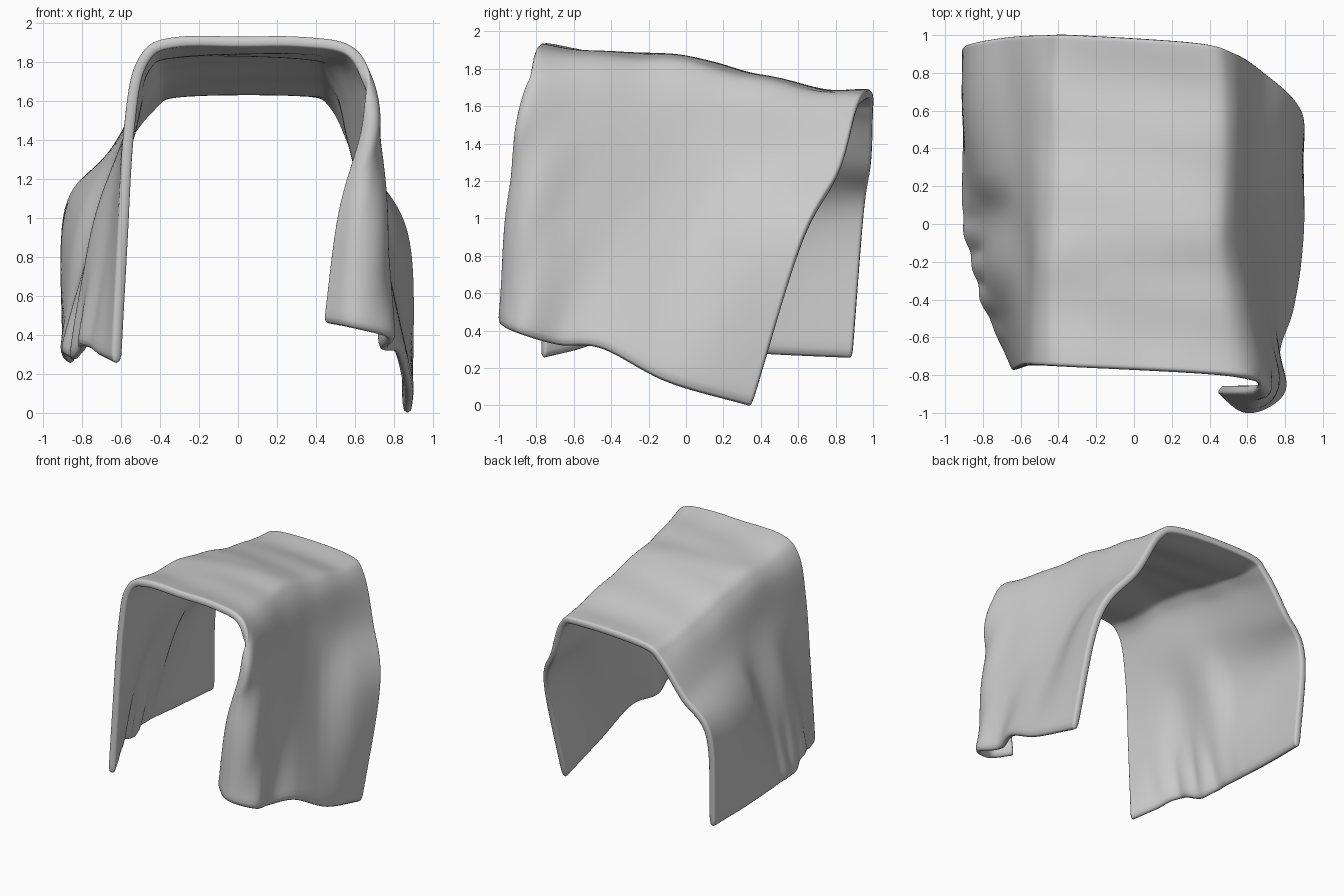
import bpy, bmesh, math
from mathutils import Vector

cube = bpy.data.objects.get("Cube")
if cube:
    bpy.data.objects.remove(cube, do_unlink=True)

ALONG, ACROSS, THICKNESS = 84, 8, 0.055


def spline_point(points, i, t):
    """Catmull-Rom point on segment i, with mirrored end tangents."""
    b, c = points[i], points[i + 1]
    a = points[i - 1] if i > 0 else 2 * b - c
    d = points[i + 2] if i + 2 < len(points) else 2 * c - b
    return (2 * b + (c - a) * t + (2 * a - 5 * b + 4 * c - d) * t ** 2
            + (3 * b - a - 3 * c + d) * t ** 3) / 2


def smooth_line(points, steps):
    line = [spline_point(points, i, s / steps)
            for i in range(len(points) - 1) for s in range(steps)]
    return line + [points[-1]]


def even_line(points, count):
    """Spline through the points, sampled at equal distances."""
    dense = smooth_line([Vector(p) for p in points], 24)
    lengths = [0.0]
    for p, q in zip(dense, dense[1:]):
        lengths.append(lengths[-1] + (q - p).length)
    result, seg = [], 0
    for n in range(count + 1):
        target = lengths[-1] * n / count
        while seg < len(dense) - 2 and lengths[seg + 1] < target:
            seg += 1
        share = (target - lengths[seg]) / (lengths[seg + 1] - lengths[seg])
        result.append(dense[seg].lerp(dense[seg + 1], share))
    return result


def bump(value, centre, width):
    return math.exp(-((value - centre) / width) ** 2)


def top_line(x, front, back):
    """Line over the top, sagging between the front rim and a mid ridge."""
    return [(x, front, 1.905), (x, -.35, 1.85), (x, -.1, 1.85), (x, .1, 1.805),
            (x, .4, 1.735), (x, .7, 1.665), (x, back, 1.65)]


# Lines running from the front to the back of the cloth
right_hem = [(-.62, -.77, .25), (-.7, -.6, .29), (-.79, -.4, .34),
             (-.84, -.2, .27), (-.89, 0, .3), (-.88, .45, .27), (-.86, .89, .25)]
right_panel = [(-.59, -.76, .9), (-.64, -.5, .9), (-.72, -.24, .95), (-.71, .05, .96),
               (-.8, .27, .98), (-.86, .6, 1), (-.87, .95, 1.02)]
right_shoulder = [(-.56, -.75, 1.45), (-.56, -.1, 1.42),
                  (-.6, .4, 1.38), (-.66, .99, 1.3)]
right_fold = [(-.49, -.75, 1.8), (-.48, -.35, 1.77), (-.47, -.1, 1.76),
              (-.46, .4, 1.65), (-.46, 1, 1.56)]
right_top = top_line(-.29, -.76, 1)
left_top = top_line(.32, -.79, .96)
left_fold = [(.61, -.82, 1.83), (.55, -.45, 1.78), (.5, -.1, 1.76),
             (.51, .4, 1.66), (.5, .91, 1.57)]
left_shoulder = [(.65, -.86, 1.5), (.7, -.89, 1.5), (.7, -.78, 1.5), (.66, -.5, 1.46),
                 (.59, 0, 1.42), (.61, .4, 1.34), (.65, .82, 1.25)]
left_panel = [(.525, -.87, 1.03), (.63, -.94, 1.02), (.74, -.85, 1), (.72, -.6, .97),
              (.7, -.1, .94), (.72, .1, .92), (.81, .35, .9), (.86, .62, .87)]
left_hem = [(.45, -.87, .46), (.6, -.98, .43), (.78, -.89, .38), (.75, -.68, .32),
            (.83, -.45, .3), (.88, -.1, .12), (.87, .35, -.01)]

guides = [even_line(g, ALONG) for g in (
    right_hem, right_panel, right_shoulder, right_fold, right_top,
    left_top, left_fold, left_shoulder, left_panel, left_hem)]

# Weave the lines into one sheet
bm = bmesh.new()
rows = []
for n in range(ALONG + 1):
    section = smooth_line([g[n] for g in guides], ACROSS)
    rows.append([bm.verts.new(p) for p in section])
for near, far in zip(rows, rows[1:]):
    for j in range(len(near) - 1):
        bm.faces.new((near[j], near[j + 1], far[j + 1], far[j]))
bmesh.ops.recalc_face_normals(bm, faces=bm.faces)

# Soft wrinkles: ripples and a sagging rim on top, buckles along the right hem
for v in bm.verts:
    x, y, z = v.co
    if z > 1.5:
        fade = min(1, (z - 1.5) * 5)
        v.co.z += fade * .006 * math.sin(14 * y + 3 * x)
        v.co.z -= fade * .015 * bump(x, 0, .2) * bump(y, -.75, .25)
    if x < -.5:
        v.co.x += .012 * bump(z, .45, .2) * bump(y, -.25, .3) * math.sin(35 * y)

mesh = bpy.data.meshes.new("draped_cloth")
bm.to_mesh(mesh)
bm.free()
cloth = bpy.data.objects.new("draped_cloth", mesh)
bpy.context.collection.objects.link(cloth)

# Plain grey fabric
fabric = bpy.data.materials.new("grey_fabric")
fabric.use_nodes = True
grey = (.6, .6, .6, 1)
fabric.diffuse_color = grey
fabric.node_tree.nodes["Principled BSDF"].inputs["Base Color"].default_value = grey
mesh.materials.append(fabric)

# Thickness with rounded rims
solid = cloth.modifiers.new("thickness", 'SOLIDIFY')
solid.thickness = THICKNESS
solid.offset = 0
soft = cloth.modifiers.new("soft_rim", 'SUBSURF')
soft.levels = soft.render_levels = 1

bpy.context.view_layer.objects.active = cloth
cloth.select_set(True)
bpy.ops.object.shade_smooth()
